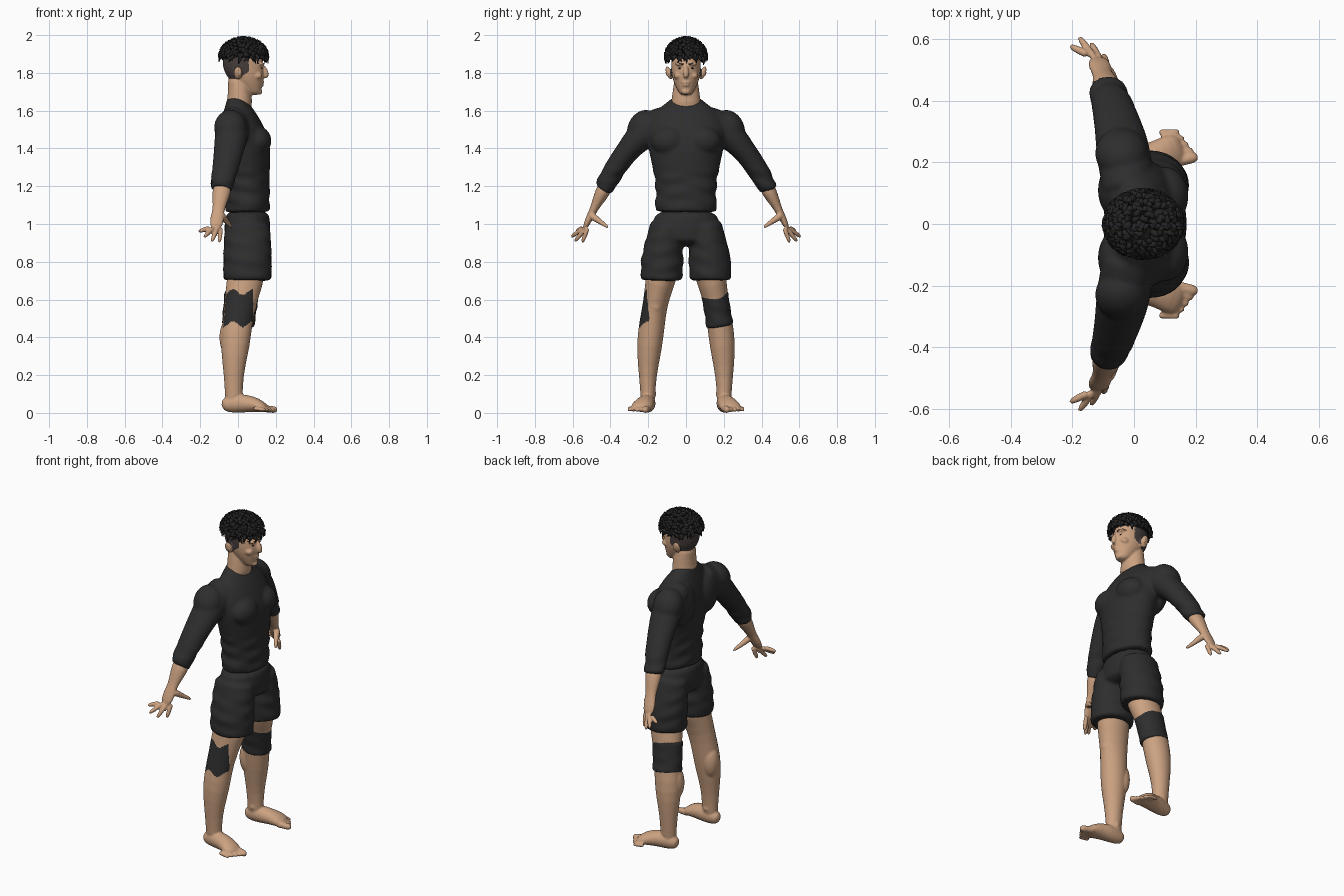
import bpy, bmesh, math, random
from mathutils import Vector, Matrix

cube = bpy.data.objects.get("Cube")
if cube:
    bpy.data.objects.remove(cube)
random.seed(4)
X, Y, Z = Vector((1, 0, 0)), Vector((0, 1, 0)), Vector((0, 0, 1))
SIDES = (("left", 1), ("right", -1))


def material(name, *rgb):
    m = bpy.data.materials.new(name)
    m.use_nodes = True
    m.diffuse_color = (*rgb, 1)
    m.node_tree.nodes["Principled BSDF"].inputs["Base Color"].default_value = (*rgb, 1)
    return m


SKIN = material("skin tan", 0.6, 0.36, 0.22)
CLOTH = material("cloth charcoal", 0.027, 0.027, 0.028)
HAIR = material("hair black", 0.018, 0.018, 0.019)
FADE = material("shaved hair", 0.06, 0.047, 0.045)


def mirrored(point, side):
    return Vector((point[0], point[1] * side, point[2]))


def limb(bm, path, radii, side=1, ref=X, axis=None, sides=16, hem=False):
    """Sweep evenly spaced elliptical rings along a curve from start, by bend, to end.
    Each radius is a number or a pair (along ref, across it); axis keeps the rings level."""
    points = [mirrored(p, side) for p in path]
    start, end = points[0], points[-1]
    bend = points[1] if len(points) == 3 else (start + end) / 2
    radii = list(radii)
    steps = [i / (len(radii) - 1) for i in range(len(radii))]
    if hem:  # doubled end rings keep the edges crisp
        steps = [0, 0.02, *steps[1:-1], 0.98, 1]
        radii = [radii[0], *radii, radii[-1]]
    rows = []
    for t, r in zip(steps, radii):
        along, across = r if isinstance(r, tuple) else (r, r)
        center = start.lerp(bend, t).lerp(bend.lerp(end, t), t)
        tangent = axis or (bend - start).lerp(end - bend, t).normalized()
        u = (ref - tangent * ref.dot(tangent)).normalized()
        v = tangent.cross(u)
        angles = [math.tau * k / sides for k in range(sides)]
        rows.append([bm.verts.new(center + u * along * math.cos(a) + v * across * math.sin(a))
                     for a in angles])
    for low, high in zip(rows, rows[1:]):
        for k in range(sides):
            n = (k + 1) % sides
            bm.faces.new((low[k], low[n], high[n], high[k]))
    bm.faces.new(rows[0])
    bm.faces.new(rows[-1])


def ball(bm, center, radii, side=1, tilt=0):
    place = Matrix.Translation(mirrored(center, side)) @ Matrix.Rotation(tilt * side, 4, 'X')
    bmesh.ops.create_uvsphere(bm, u_segments=16, v_segments=10, radius=1,
                              matrix=place @ Matrix.Diagonal((*radii, 1)))


def finish(name, bm, *materials, voxel=0, rounding=1):
    """Make the object, fuse its pieces into one surface and bake the result."""
    bmesh.ops.recalc_face_normals(bm, faces=bm.faces)
    mesh = bpy.data.meshes.new(name)
    bm.to_mesh(mesh)
    bm.free()
    ob = bpy.data.objects.new(name, mesh)
    bpy.context.collection.objects.link(ob)
    ob.modifiers.new("round", 'SUBSURF').levels = rounding
    if voxel:
        fuse = ob.modifiers.new("fuse", 'REMESH')
        fuse.mode, fuse.voxel_size = 'VOXEL', voxel
        soften = ob.modifiers.new("soften", 'SMOOTH')
        soften.factor, soften.iterations = 0.5, 2
    bpy.context.view_layer.update()
    depsgraph = bpy.context.evaluated_depsgraph_get()
    baked = bpy.data.meshes.new_from_object(ob.evaluated_get(depsgraph))
    ob.modifiers.clear()
    ob.data = baked
    baked.materials.clear()
    for m in materials:
        baked.materials.append(m)
    for p in baked.polygons:
        p.use_smooth, p.material_index = True, 0
    return ob


def wrinkle(ob, top, depth):
    for vertex in ob.data.vertices:
        x, y, z = vertex.co
        if z < top:
            wave = math.sin(75 * z + 14 * abs(y) + 9 * x) * math.sin(17 * y + 11 * x + 6 * z)
            vertex.co += vertex.normal * depth * wave * min(1, (top - z) * 12)


# Shirt: trunk, chest, back and shoulder muscles, sleeves
bm = bmesh.new()
limb(bm, [(.05, 0, 1.06), (.06, 0, 1.4), (-.01, 0, 1.67)],
     [(.12, .17), (.12, .16), (.12, .17), (.13, .19), (.14, .21), (.12, .22), (.09, .18), (.05, .08)],
     axis=Z, hem=True)
for name, s in SIDES:
    ball(bm, (.1, .09, 1.44), (.08, .1, .08), s)
    ball(bm, (-.05, .11, 1.47), (.07, .1, .13), s)
    ball(bm, (-.04, .23, 1.51), (.09, .08, .1), s, tilt=.5)
    limb(bm, [(-.02, .1, 1.56), (-.03, .29, 1.48), (-.09, .44, 1.18)],
         [(.08, .07), .09, (.09, .08), (.08, .06), (.07, .06), (.06, .05)], s, hem=True)
wrinkle(finish("shirt", bm, CLOTH, voxel=.01), 1.32, .004)

# Shorts: hips and two wide legs
bm = bmesh.new()
limb(bm, [(.05, 0, 1.08), (.05, 0, .88)], [(.12, .16), (.12, .18), (.13, .2), (.11, .18)], axis=Z)
for name, s in SIDES:
    limb(bm, [(.05, .1, 1), (.05, .13, .85), (.05, .13, .7)],
         [(.12, .09), (.13, .1), (.13, .12), (.13, .11)], s, hem=True)
wrinkle(finish("shorts", bm, CLOTH, voxel=.01), 1, .003)

# Head: skull, neck, nose, lips, chin, brow ridges, cheeks and ears
bm = bmesh.new()
limb(bm, [(.09, 0, 1.68), (.01, 0, 1.78), (.02, 0, 1.98)],
     [.03, (.06, .05), (.09, .07), (.11, .08), (.11, .08), (.1, .08), .03], axis=Z)
limb(bm, [(0, 0, 1.59), (.02, 0, 1.66), (0, 0, 1.8)], [(.07, .09), (.07, .08), (.06, .07), .06], axis=Z)
limb(bm, [(.13, 0, 1.84), (.15, 0, 1.81), (.15, 0, 1.77)], [.01, .013, .018, .01])
ball(bm, (.125, 0, 1.75), (.015, .024, .006))
ball(bm, (.125, 0, 1.735), (.013, .02, .006))
ball(bm, (.11, 0, 1.7), (.02, .025, .016))
for name, s in SIDES:
    ball(bm, (.12, .03, 1.846), (.02, .03, .01), s, tilt=.1)
    ball(bm, (.1, .045, 1.785), (.03, .02, .02), s)
    ball(bm, (0, .09, 1.8), (.024, .015, .037), s, tilt=-.35)
    ball(bm, (.01, .09, 1.8), (.01, .02, .02), s)
head = finish("head", bm, SKIN, FADE, voxel=.0055)
for p in head.data.polygons:
    x, y, z = p.center
    if x < .055 and z > 1.77 + max(0, x) * .6 and abs(y) < .084:
        p.material_index = 1


def face_point(y, z):
    hit, where, normal, index = head.ray_cast(Vector((1, y, z)), -X)
    return where


# Eyebrows and eyes laid on the face
for name, s in SIDES:
    bm = bmesh.new()
    inner, arch, outer = [face_point(y * s, 1.845 + y / 9) for y in (.013, .035, .055)]
    limb(bm, [inner, arch * 2 - (inner + outer) / 2, outer], [(.003, .005)] * 5, sides=8)
    finish(name + "_eyebrow", bm, FADE)
    bm = bmesh.new()
    ball(bm, face_point(.032 * s, 1.824), (.003, .011, .0035))
    finish(name + "_eye", bm, HAIR)

# Hair: cap and curled tufts
bm = bmesh.new()
limb(bm, [(.03, 0, 1.87), (.03, 0, 1.98)], [(.1, .08), (.12, .1), (.1, .09), .03], axis=Z)
finish("hair_cap", bm, HAIR)
bm = bmesh.new()
count = 260
for i in range(count):
    height = 1 - 1.12 * i / count
    turn = i * 2.4
    spread = math.sqrt(1 - height * height)
    out = Vector((math.cos(turn) * spread, math.sin(turn) * spread, height))
    root = Vector((.03 + out.x * .112, out.y * .094, 1.893 + out.z * .08))
    swirl = Vector([random.uniform(-1, 1) for axis in range(3)])
    lean = (swirl - out * swirl.dot(out)).normalized() * .03 - Z * .012 * spread
    limb(bm, [root, root + out * .02, root + out * .017 + lean], [.013, .011, .002],
         ref=swirl, sides=6)
finish("hair_tufts", bm, HAIR, rounding=0)

FINGERTIPS = [(-.1, .55, .9), (-.14, .59, .905), (-.18, .61, .93), (-.21, .58, .96)]
for name, s in SIDES:
    # Forearm and palm, fingers, thumb
    bm = bmesh.new()
    limb(bm, [(-.08, .42, 1.21), (-.1, .48, 1.1), (-.12, .54, .97)],
         [(.05, .04), (.05, .04), (.04, .03), (.03, .02), (.04, .02), (.03, .01)], s)
    for i, tip in enumerate(FINGERTIPS):
        limb(bm, [(-.09 - .02 * i, .52 + .01 * i, .98), tip], [.013, .013, .013, .012, .007], s, sides=10)
    limb(bm, [(-.09, .51, 1.05), (-.06, .45, 1.01), (-.03, .41, .98)], [.02, .02, .014, .012, .007],
         s, ref=Y, sides=10)
    finish(name + "_forearm_and_hand", bm, SKIN, voxel=.0055)

    # Leg, calf, kneecap, ankle
    bm = bmesh.new()
    limb(bm, [(.06, .11, .8), (-.04, .22, .42), (-.02, .2, .02)],
         [(.1, .09), (.1, .08), (.085, .065), (.08, .07), (.08, .07), (.06, .055), (.047, .04), (.05, .04)], s)
    ball(bm, (-.05, .17, .4), (.05, .05, .1), s)
    ball(bm, (.06, .16, .57), (.04, .04, .05), s)
    ball(bm, (-.02, .2, .1), (.03, .045, .03), s)
    # Foot and toes
    limb(bm, [(-.09, .2, .04), (.05, .2, .07), (.16, .25, .02)],
         [.03, (.04, .05), .05, (.05, .045), (.06, .035), (.05, .015)], s, ref=Y)
    for i in range(5):
        r = .016 - .001 * i if i else .021
        limb(bm, [(.12 - .01 * i, .2 + .024 * i, .025), (.21 - .015 * i, .22 + .02 * i, .015)],
             [r, r, r * .9, r, r * .6], s, ref=Y, sides=10)
    leg = finish(name + "_leg_and_foot", bm, SKIN, CLOTH, voxel=.006)

# Patch on the outside of the right knee, the last leg made
for p in leg.data.polygons:
    x, y, z = p.center
    if abs(z + .015 * math.sin(60 * x) - .555) < .085 and p.normal.y < -.35 and x < .08:
        p.material_index = 1

# Sleeve around the left knee
bm = bmesh.new()
limb(bm, [(.02, .15, .64), (0, .18, .46)], [(.095, .075), (.09, .07), (.09, .075)], hem=True)
ball(bm, (.06, .16, .57), (.046, .046, .05))
wrinkle(finish("left_knee_sleeve", bm, CLOTH, voxel=.008), .63, .002)
